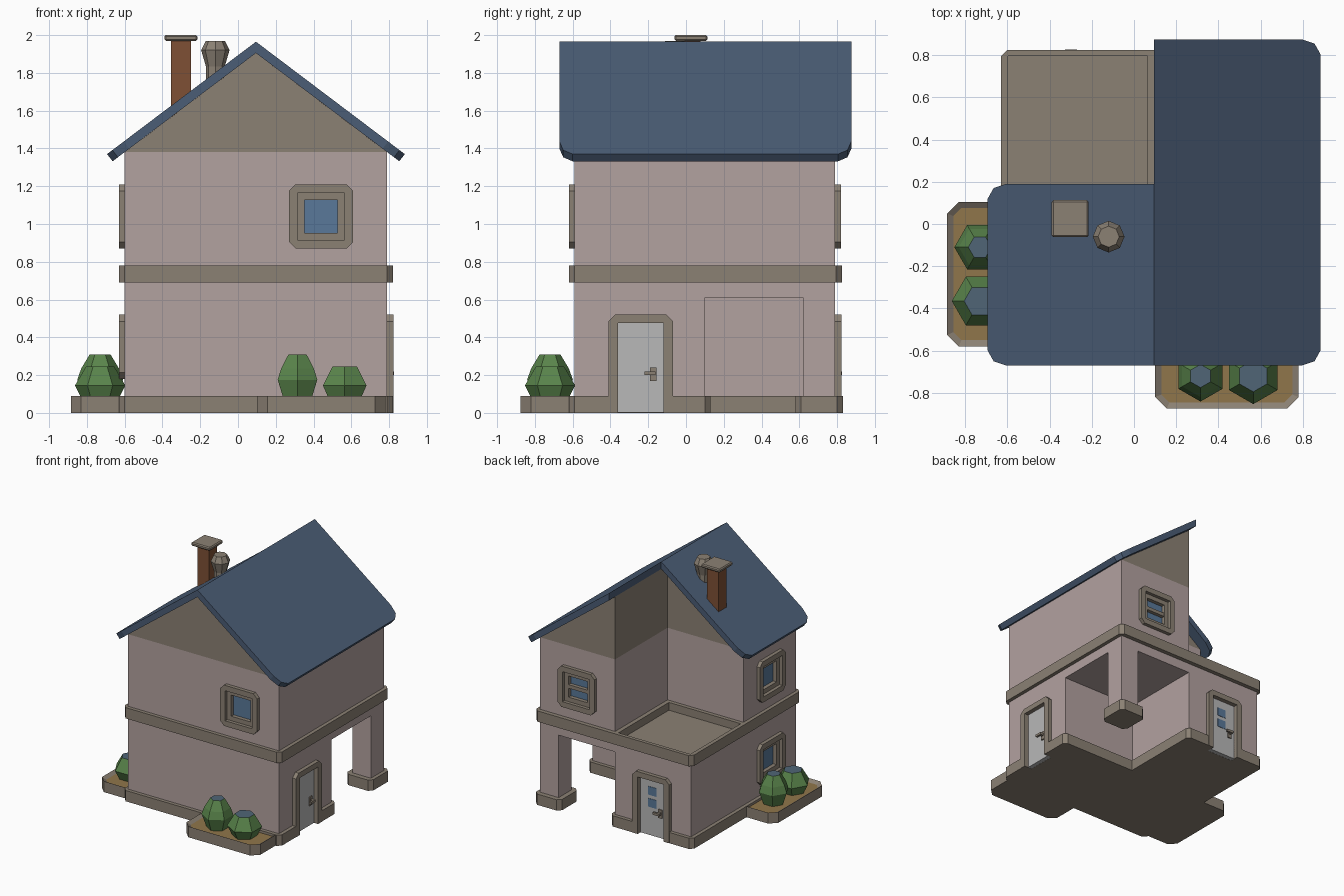
import bpy, bmesh
from math import radians, pi
from mathutils import Matrix, Vector

if "Cube" in bpy.data.objects:
    bpy.data.objects.remove(bpy.data.objects["Cube"])


def mat(name, r, g, b):
    m = bpy.data.materials.new(name)
    m.diffuse_color = (r, g, b, 1)
    m.use_nodes = True
    m.node_tree.nodes["Principled BSDF"].inputs["Base Color"].default_value = m.diffuse_color
    return m


PINK = mat("plaster", .45, .36, .35)
STONE = mat("stone", .26, .22, .175)
BLUE = mat("roof_blue", .07, .11, .18)
BRICK = mat("brick", .21, .08, .035)
GLASS = mat("glass", .10, .19, .32)
DOOR = mat("door_grey", .48, .48, .48)
SOIL = mat("soil", .28, .18, .07)
GREEN = mat("leaf", .10, .23, .07)
TIP = mat("leaf_tip", .08, .13, .18)


def finish(name, bm, *mats):
    bmesh.ops.recalc_face_normals(bm, faces=bm.faces[:])
    me = bpy.data.meshes.new(name)
    bm.to_mesh(me)
    bm.free()
    ob = bpy.data.objects.new(name, me)
    for m in mats:
        me.materials.append(m)
    bpy.context.collection.objects.link(ob)
    return ob


def rect(x0, x1, y0, y1):
    return [(x0, y0), (x1, y0), (x1, y1), (x0, y1)]


def chamfer(pts, c):
    """Cut the convex corners of a counter-clockwise outline."""
    out = []
    for i, p in enumerate(pts):
        p, a, b = Vector(p), Vector(pts[i - 1]), Vector(pts[(i + 1) % len(pts)])
        u, v = (a - p).normalized(), (b - p).normalized()
        if (p - a).cross(b - p) > 0:
            out += [tuple(p + u * c), tuple(p + v * c)]
        else:
            out.append(tuple(p))
    return out


def prism(name, pts, lo, hi, m, upright=False, mx=Matrix()):
    """Extrude an outline along z, or along y when upright."""
    bm = bmesh.new()
    at = (lambda p, t: (p[0], t, p[1])) if upright else (lambda p, t: (p[0], p[1], t))
    rings = [[bm.verts.new(mx @ Vector(at(p, t))) for p in pts] for t in (lo, hi)]
    for r in rings:
        bm.faces.new(r)
    for i in range(len(pts)):
        bm.faces.new((rings[0][i - 1], rings[0][i], rings[1][i], rings[1][i - 1]))
    return finish(name, bm, m)


def cut(ob, cutter):
    mod = ob.modifiers.new("cut", 'BOOLEAN')
    mod.operation, mod.solver, mod.object = 'DIFFERENCE', 'EXACT', cutter
    cutter.hide_render = True


def bevel(ob, w):
    mod = ob.modifiers.new("bevel", 'BEVEL')
    mod.width, mod.segments = w, 1


def lathe(name, x, y, prof, n, turn, mats):
    """Low-poly turned solid from (radius, z) pairs."""
    bm = bmesh.new()
    rings = []
    for r, z in prof:
        rot = [Matrix.Rotation(turn + 2 * pi * i / n, 3, 'Z') @ Vector((r, 0, 0)) for i in range(n)]
        rings.append([bm.verts.new(v + Vector((x, y, z))) for v in rot])
    for a, b in zip(rings, rings[1:]):
        for i in range(n):
            bm.faces.new((a[i - 1], a[i], b[i], b[i - 1]))
    bm.faces.new(rings[0])
    bm.faces.new(rings[-1]).material_index = len(mats) - 1
    return finish(name, bm, *mats)


def wall_l(o=0.0):
    return [(-.6 - o, -.59 - o), (.79 + o, -.59 - o), (.79 + o, .1 + o),
            (.1 + o, .1 + o), (.1 + o, .79 + o), (-.6 - o, .79 + o)]


# storeys: open porch at ground back right, terrace above back left
lower = prism("lower_walls", wall_l(), .002, .70, PINK)
upper = prism("upper_walls", [(-.6, -.59), (.79, -.59), (.79, .79), (.1, .79), (.1, .1), (-.6, .1)],
              .70, 1.38, PINK)
prism("porch_ceiling", rect(.1, .79, .1, .79), .61, .70, PINK)
prism("porch_post", rect(.62, .79, .62, .79), .01, .61, PINK)
prism("post_base", chamfer(rect(.58, .82, .58, .83), .03), 0, .09, STONE)
base = prism("base_plinth", chamfer(wall_l(.03), .03), 0, .09, STONE)

# string course with terrace hollowed out
band = prism("floor_band", chamfer(rect(-.63, .82, -.62, .825), .03), .69, .78, STONE)
cut(band, prism("terrace_cutter", rect(-.597, .065, .132, .795), .715, .9, STONE))

# gables
prism("front_gable", [(-.6, 1.38), (.79, 1.38), (.095, 1.905)], -.59, .1, STONE, True)
prism("back_gable", [(.1, 1.38), (.79, 1.38), (.1, 1.905)], .1, .79, STONE, True)


# roof slopes
def roof(name, side, y1):
    plan = [(0, -.67), (.70, -.67), (.76, -.65), (.788, -.60),
            (.788, y1 - .07), (.76, y1 - .02), (.70, y1), (0, y1)]
    bm = bmesh.new()
    top, bot = [], []
    for d, y in plan:
        z = 1.965 - .755 * d
        dx, dz = (0, .06) if d == 0 else (.029, .038)
        top.append(bm.verts.new((.095 + side * d, y, z)))
        bot.append(bm.verts.new((.095 + side * (d - dx), y, z - dz)))
    bm.faces.new(top)
    bm.faces.new(bot)
    for i in range(len(plan)):
        bm.faces.new((top[i - 1], top[i], bot[i], bot[i - 1]))
    finish(name, bm, BLUE)


roof("roof_right", 1, .875)
roof("roof_left", -1, .19)

# chimney and vent
prism("chimney", rect(-.355, -.25, -.027, .078), 1.5, 1.975, BRICK)
bevel(prism("chimney_cap", rect(-.39, -.215, -.062, .113), 1.97, 2.0, STONE), .008)
lathe("roof_vent", -.12, -.06, [(.05, 1.6), (.05, 1.835), (.075, 1.92), (.05, 1.97)], 8, pi / 8 * 0, [STONE])


# openings are built facing the front, then turned to their wall
def place(x, y, z, turn):
    return Matrix.Translation((x, y, z)) @ Matrix.Rotation(radians(turn), 4, 'Z')


def window(name, mx, wall, bar=False):
    hole = prism(name + "_cutter", rect(-.125, .125, -.125, .125), -.1, .05, STONE, True, mx)
    frame = prism(name + "_frame", chamfer(rect(-.17, .17, -.17, .17), .035), -.03, .01, STONE, True, mx)
    sash = prism(name + "_sash", rect(-.125, .125, -.125, .125), -.002, .05, STONE, True, mx)
    pane = prism(name + "_pane_cutter", rect(-.088, .088, -.088, .088), -.1, .1, STONE, True, mx)
    cut(wall, hole)
    cut(frame, hole)
    cut(sash, pane)
    prism(name + "_glass", rect(-.09, .09, -.09, .09), .03, .05, GLASS, True, mx)
    if bar:
        prism(name + "_bar", rect(-.09, .09, -.015, .015), .0, .04, STONE, True, mx)


def door(name, mx, panes=False):
    hole = prism(name + "_cutter", rect(-.12, .12, -.05, .475), -.1, .04, STONE, True, mx)
    frame = prism(name + "_frame", [(-.17, 0), (.17, 0), (.17, .485), (.135, .52), (-.135, .52), (-.17, .485)],
                  -.032, .01, STONE, True, mx)
    for ob in (lower, base, frame):
        cut(ob, hole)
    prism(name + "_leaf", rect(-.12, .12, .001, .475), .005, .04, DOOR, True, mx)
    prism(name + "_handle_plate", rect(.05, .085, .17, .24), -.005, .01, STONE, True, mx)
    prism(name + "_handle_stem", rect(.058, .078, .2, .22), -.035, 0, STONE, True, mx)
    prism(name + "_handle_lever", rect(.02, .078, .2, .22), -.036, -.02, STONE, True, mx)
    if panes:
        for i, z in enumerate((.27, .37)):
            prism(f"{name}_pane_{i}", rect(-.05, .03, z - .035, z + .035), .002, .02, GLASS, True, mx)


window("front_window", place(.44, -.59, 1.04, 0), upper)
window("back_window", place(.44, .79, 1.04, 180), upper, True)
window("left_upper_window", place(-.6, -.245, 1.04, -90), upper)
window("left_lower_window", place(-.6, -.245, .35, -90), lower)
door("right_door", place(.79, -.24, 0, 90))
door("back_door", place(-.25, .79, 0, 180), True)


# planters with sunken soil
def planter(name, pts):
    ob = prism(name, chamfer(pts, .055), 0, .09, STONE)
    ob.data.materials.append(SOIL)
    bm = bmesh.new()
    bm.from_mesh(ob.data)
    top = max(bm.faces, key=lambda f: f.calc_center_median().z)
    bmesh.ops.inset_region(bm, faces=[top], thickness=.032)
    top.material_index = 1
    for v in top.verts:
        v.co.z -= .02
    bm.to_mesh(ob.data)
    bm.free()


planter("left_planter", rect(-.885, -.565, -.58, .105))
planter("front_planter", rect(.1, .78, -.875, -.555))

# bushes: one tall and one short in each planter
TALL = [(.08, .06), (.121, .175), (.1, .235), (.055, .31)]
SHORT = [(.09, .06), (.133, .145), (.075, .245)]
for name, x, y, prof, turn in (("front_tall_bush", .315, -.72, TALL, pi / 6),
                               ("front_short_bush", .565, -.72, SHORT, pi / 6),
                               ("left_tall_bush", -.73, -.11, TALL, 0),
                               ("left_short_bush", -.73, -.365, SHORT, 0)):
    lathe(name, x, y, prof, 6, turn, [GREEN, TIP])
